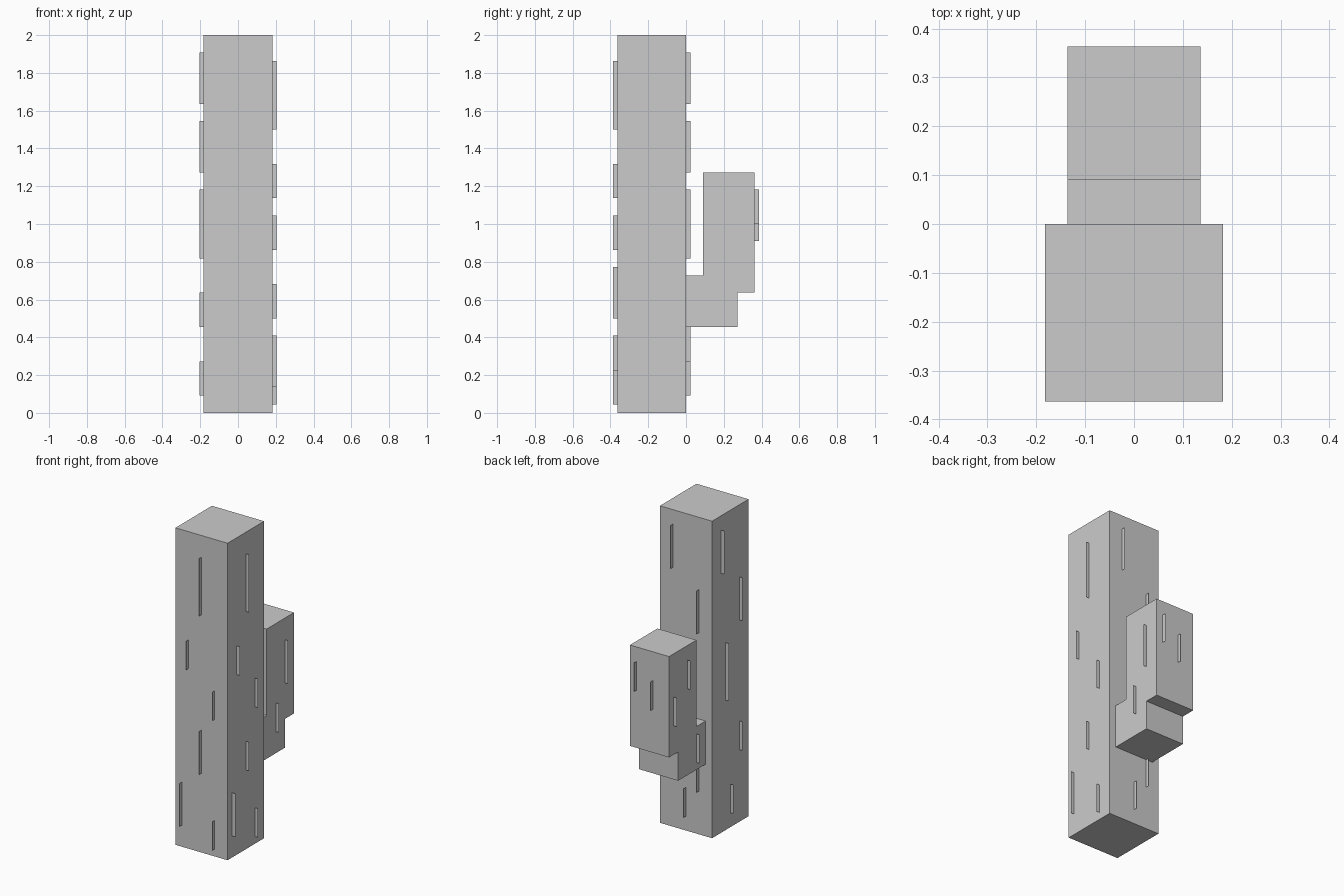
import bpy, bmesh

if "Cube" in bpy.data.objects:
    bpy.data.objects.remove(bpy.data.objects["Cube"])

U = 2 / 22          # block unit: the trunk is 22 units tall
D = 0.25            # how far spines stick out, in units


def finish(name, bm):
    bmesh.ops.scale(bm, vec=(U, U, U), verts=bm.verts)
    mesh = bpy.data.meshes.new(name)
    bm.to_mesh(mesh)
    bm.free()
    obj = bpy.data.objects.new(name, mesh)
    bpy.context.collection.objects.link(obj)
    return obj


def extruded_profile(name, profile, half_width):
    """Side profile (y, z) extruded across x."""
    bm = bmesh.new()
    face = bm.faces.new([bm.verts.new((-half_width, y, z)) for y, z in profile])
    ext = bmesh.ops.extrude_face_region(bm, geom=[face])
    verts = [g for g in ext["geom"] if isinstance(g, bmesh.types.BMVert)]
    bmesh.ops.translate(bm, vec=(2 * half_width, 0, 0), verts=verts)
    bmesh.ops.recalc_face_normals(bm, faces=bm.faces)
    return finish(name, bm)


def spines(name, axis, base, sign, items):
    """Flat fins standing out of a wall; items are (position along wall, z0, z1)."""
    bm = bmesh.new()
    for p, z0, z1 in items:
        corners = [(base, z0), (base + sign * D, z0), (base + sign * D, z1), (base, z1)]
        bm.faces.new([bm.verts.new((a, p, z) if axis == "x" else (p, a, z))
                      for a, z in corners])
    return finish(name, bm)


# Trunk and the bent arm behind it
extruded_profile("trunk", [(-4, 0), (0, 0), (0, 22), (-4, 22)], 2)
extruded_profile("arm", [(0, 5), (3, 5), (3, 7), (4, 7), (4, 14), (1, 14), (1, 8), (0, 8)], 1.5)

# Trunk spines
spines("trunk_front_spines", "y", -4, -1, [
    (0, 16.5, 20.5), (-1, 12.5, 14.5), (1, 9.5, 11.5),
    (0, 5.5, 8.5), (-1.5, 1.5, 4.5), (1, 0.5, 2.5)])
spines("trunk_right_spines", "x", 2, 1, [
    (-2, 16.5, 20.5), (-3, 12.5, 14.5), (-1, 9.5, 11.5),
    (-2, 5.5, 7.5), (-3.5, 1.5, 4.5), (-1, 0.5, 2.5)])
spines("trunk_back_spines", "y", 0, 1, [
    (1, 18, 21), (-1, 14, 17), (0.5, 9, 13), (-1, 3, 5), (0, 1, 3)])
spines("trunk_left_spines", "x", -2, -1, [
    (-1, 18, 21), (-3, 14, 17), (-1.5, 9, 13), (-3, 5, 7), (-2, 1, 3)])

# Arm spines
spines("arm_right_spines", "x", 1.5, 1, [(3, 9.5, 12.5), (2, 6.5, 8.5)])
spines("arm_left_spines", "x", -1.5, -1, [(2, 11, 13), (3.5, 9, 11), (1, 5.5, 7.5)])
spines("arm_back_spines", "y", 4, 1, [(1, 11, 13), (-0.25, 10, 12)])
